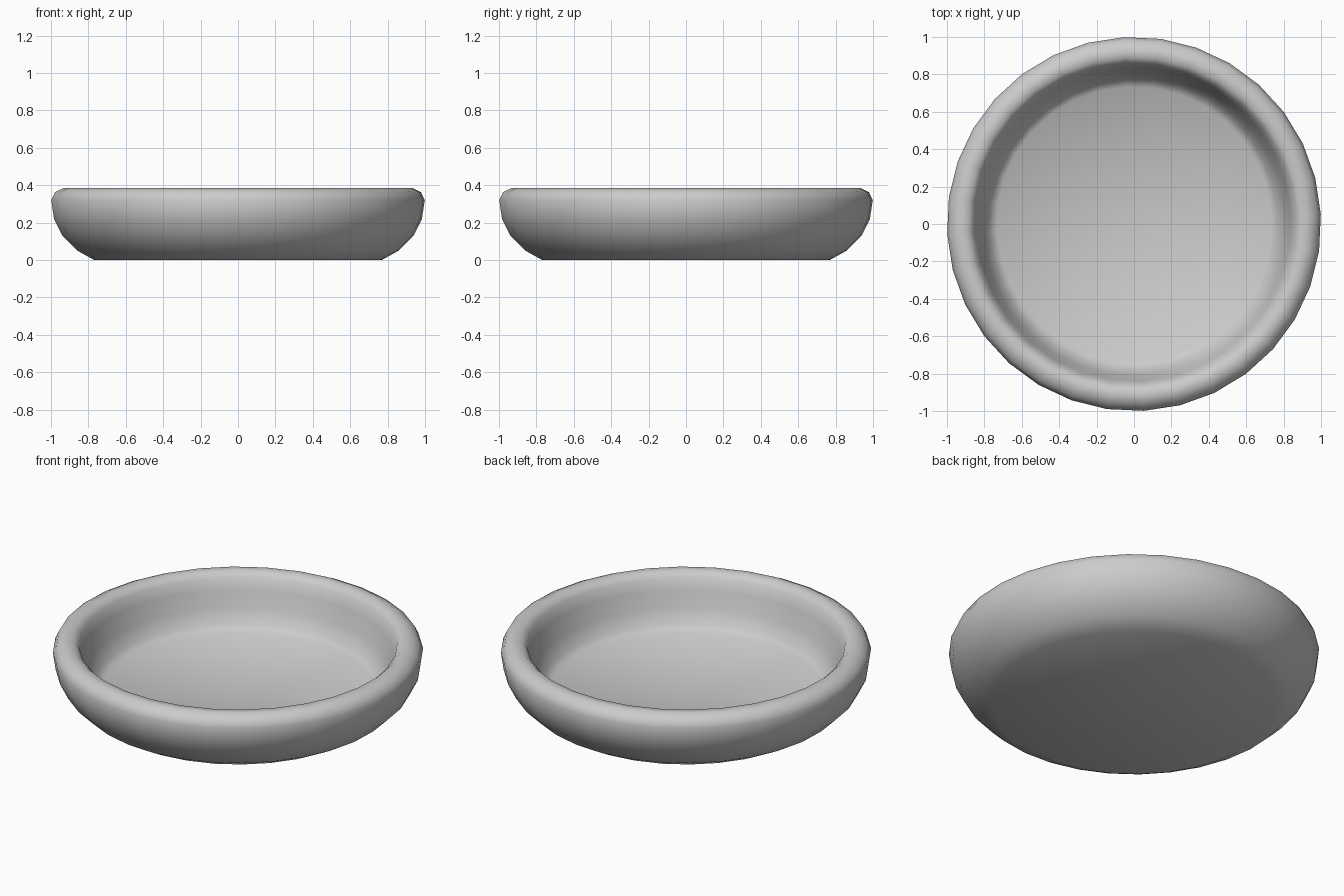
import bpy, bmesh
from math import radians, tau
from mathutils import Matrix

if "Cube" in bpy.data.objects:
    bpy.data.objects.remove(bpy.data.objects["Cube"], do_unlink=True)

SIDES = 32
TURN = radians(3)  # slight turn of the whole dish about its axis

# Cross-section (radius, height): underside, rounded rim, inner wall, floor
PROFILE = [
    (0, 0), (0.77, 0), (0.86, 0.05), (0.94, 0.13), (0.985, 0.22), (1, 0.32),
    (0.98, 0.362), (0.935, 0.385), (0.89, 0.383), (0.86, 0.355),
    (0.84, 0.29), (0.81, 0.195), (0.775, 0.115), (0.735, 0.085), (0, 0.075),
]


def make_material(name, colour):
    mat = bpy.data.materials.new(name)
    mat.use_nodes = True
    mat.diffuse_color = colour
    mat.node_tree.nodes["Principled BSDF"].inputs["Base Color"].default_value = colour
    return mat


def lathe(name, profile, mat):
    bm = bmesh.new()
    verts = [bm.verts.new((r, 0, z)) for r, z in profile]
    edges = [bm.edges.new(pair) for pair in zip(verts, verts[1:])]
    bmesh.ops.spin(bm, geom=verts + edges, cent=(0, 0, 0), axis=(0, 0, 1),
                   angle=tau, steps=SIDES, use_merge=True)
    bmesh.ops.remove_doubles(bm, verts=bm.verts[:], dist=0.0001)
    bmesh.ops.recalc_face_normals(bm, faces=bm.faces[:])
    bm.transform(Matrix.Rotation(TURN, 4, "Z"))
    for face in bm.faces:
        face.smooth = True
    mesh = bpy.data.meshes.new(name)
    bm.to_mesh(mesh)
    bm.free()
    mesh.materials.append(mat)
    obj = bpy.data.objects.new(name, mesh)
    bpy.context.collection.objects.link(obj)
    return obj


# Shallow dish with a rolled rim
grey = make_material("light_grey", (0.6, 0.6, 0.6, 1))
lathe("dish", PROFILE, grey)
